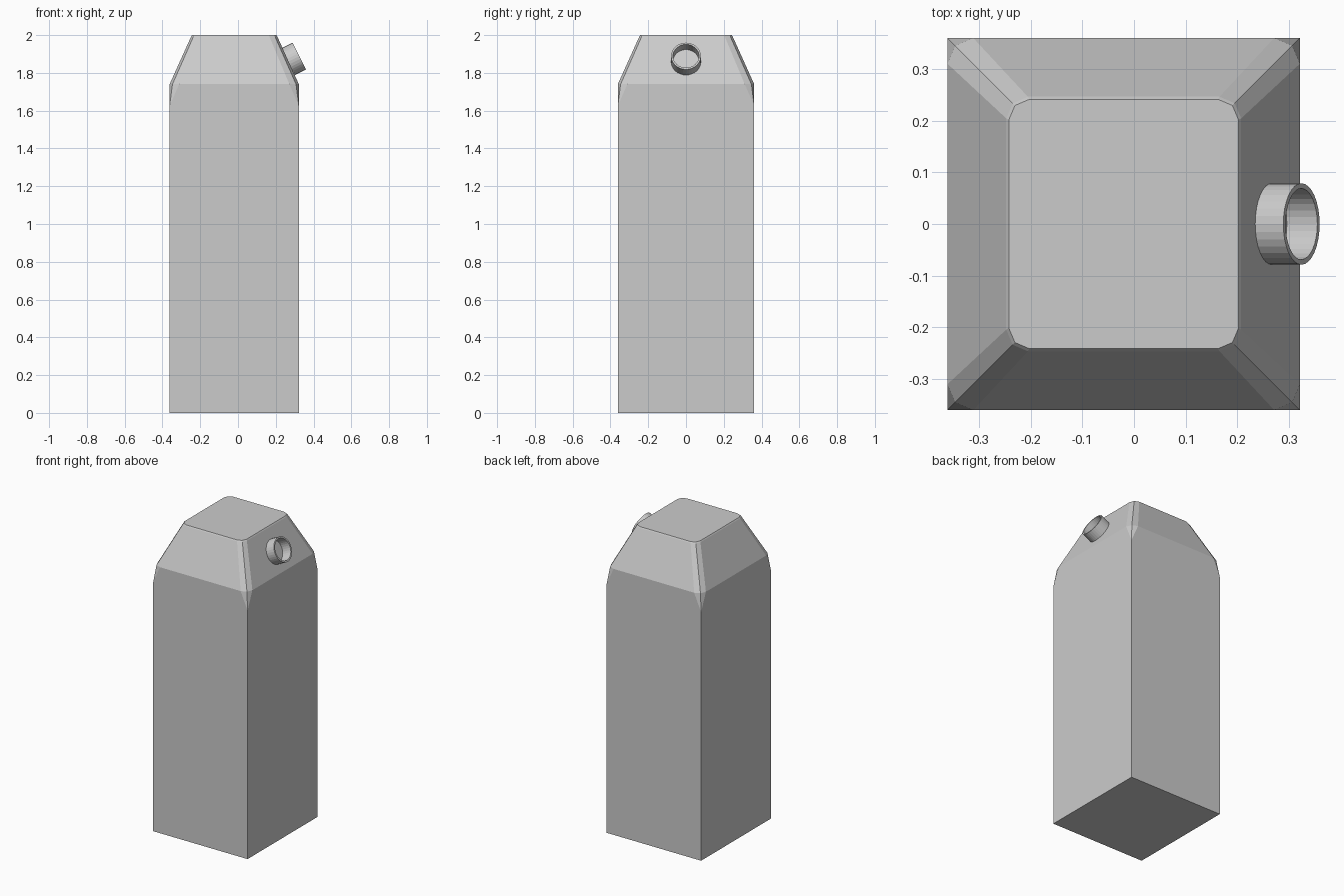
import bpy, bmesh
from math import sin, cos, radians, pi
from mathutils import Matrix

if "Cube" in bpy.data.objects:
    bpy.data.objects.remove(bpy.data.objects["Cube"])

CX, HX, HY = -0.02, 0.342, 0.361   # body centre and half sizes


def finish(bm, name):
    bmesh.ops.recalc_face_normals(bm, faces=bm.faces)
    mesh = bpy.data.meshes.new(name)
    bm.to_mesh(mesh)
    bm.free()
    obj = bpy.data.objects.new(name, mesh)
    bpy.context.collection.objects.link(obj)
    return obj


def ring(bm, inset, z, cut):
    """Rectangle with two-segment rounded corners, three points per corner."""
    hx, hy, m = HX - inset, HY - inset, cut * 0.3
    verts = []
    for sx, sy in ((1, 1), (-1, 1), (-1, -1), (1, -1)):
        pts = [(hx, hy - cut), (hx - m, hy - m), (hx - cut, hy)]
        if sx * sy < 0:
            pts.reverse()
        verts += [bm.verts.new((CX + sx * x, sy * y, z)) for x, y in pts]
    return verts


# Carton body: square shaft, tapered shoulder with bevelled hips, flat top
bm = bmesh.new()
low = ring(bm, 0.0, 1.74, 0.05)
high = ring(bm, 0.114, 1.993, 0.042)
top = ring(bm, 0.119, 2.0, 0.04)
signs = ((1, 1), (-1, 1), (-1, -1), (1, -1))
foot = [bm.verts.new((CX + sx * HX, sy * HY, 0)) for sx, sy in signs]
tip = [bm.verts.new((CX + sx * HX, sy * HY, 1.625)) for sx, sy in signs]
for a, b in ((low, high), (high, top)):
    for i in range(12):
        j = (i + 1) % 12
        bm.faces.new((a[i], a[j], b[j], b[i]))
bm.faces.new(top)
bm.faces.new(foot)
for c in range(4):
    d = (c + 1) % 4
    bm.faces.new((foot[c], foot[d], tip[d], low[3 * d], low[3 * c + 2], tip[c]))
    for k in range(2):
        bm.faces.new((tip[c], low[3 * c + k], low[3 * c + k + 1]))
finish(bm, "carton_body")

# Spout: short open tube standing on the right-hand slope
R_OUT, R_IN, LENGTH, N = 0.079, 0.069, 0.066, 32
bm = bmesh.new()
profile = [(R_OUT, -LENGTH), (R_OUT, 0), (R_IN, 0), (R_IN, -LENGTH)]
loops = [[bm.verts.new((r * cos(2 * pi * i / N), r * sin(2 * pi * i / N), z))
          for i in range(N)] for r, z in profile]
for k in range(4):
    a, b = loops[k], loops[(k + 1) % 4]
    for i in range(N):
        j = (i + 1) % N
        bm.faces.new((a[i], a[j], b[j], b[i]))
spout = finish(bm, "spout")
spout.matrix_world = (Matrix.Translation((0.325, 0, 1.889))
                      @ Matrix.Rotation(radians(90 - 26.5), 4, 'Y'))
